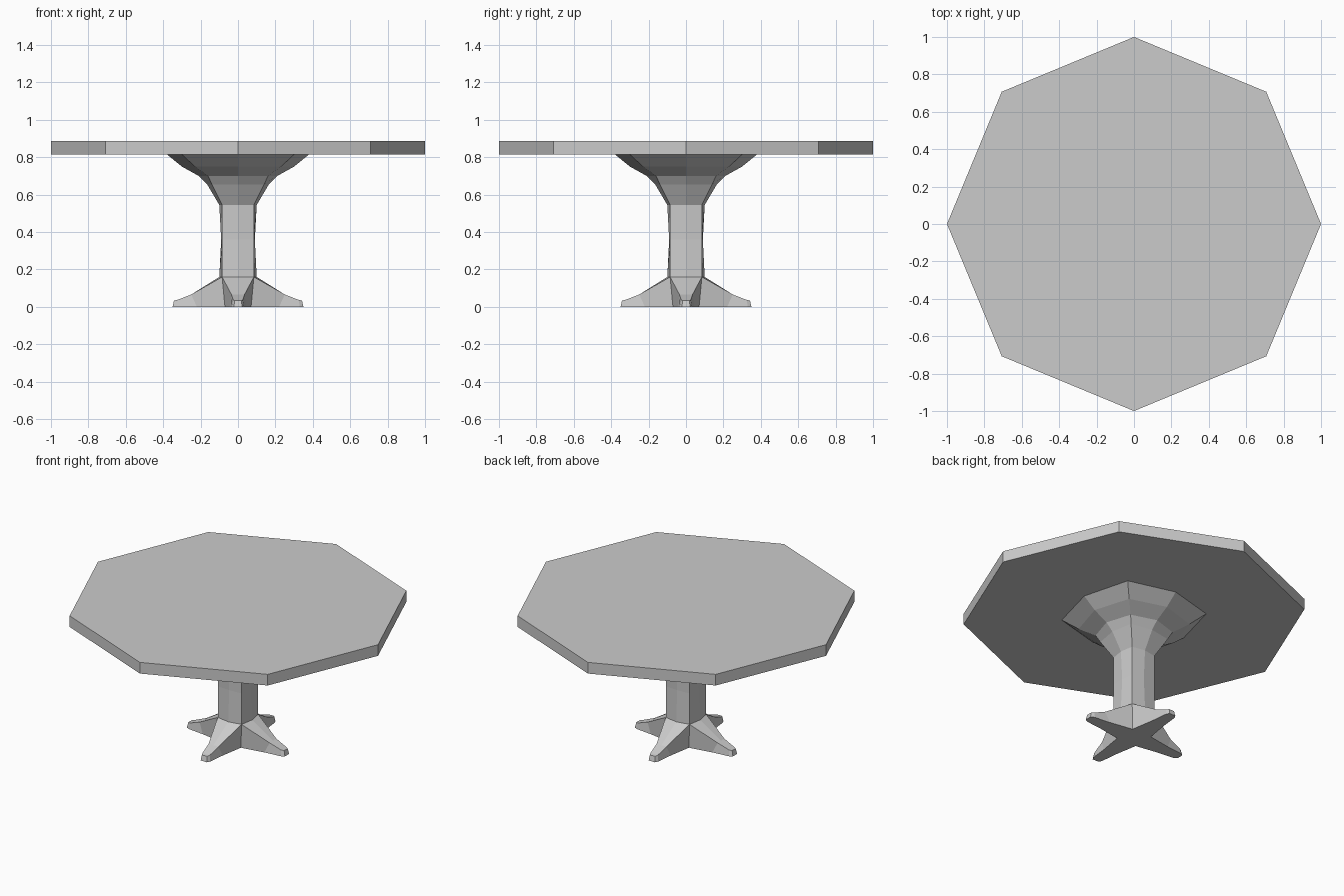
import bpy, bmesh, math

if "Cube" in bpy.data.objects:
    bpy.data.objects.remove(bpy.data.objects["Cube"])


def make_object(name, bm):
    bmesh.ops.remove_doubles(bm, verts=bm.verts, dist=1e-5)
    bmesh.ops.recalc_face_normals(bm, faces=bm.faces)
    mesh = bpy.data.meshes.new(name)
    bm.to_mesh(mesh)
    bm.free()
    obj = bpy.data.objects.new(name, mesh)
    bpy.context.collection.objects.link(obj)
    return obj


def loft(bm, sections):
    """Skin closed rings of equal length and cap both ends."""
    rings = [[bm.verts.new(p) for p in s] for s in sections]
    n = len(rings[0])
    for a, b in zip(rings, rings[1:]):
        for i in range(n):
            j = (i + 1) % n
            bm.faces.new((a[i], a[j], b[j], b[i]))
    bm.faces.new(rings[0][::-1])
    bm.faces.new(rings[-1])


def ring(axis, diag, z):
    """Eight-sided ring: axis radius and x=y distance of the diagonal corners."""
    pts = []
    for i in range(8):
        r = axis if i % 2 == 0 else diag * math.sqrt(2)
        t = i * math.pi / 4
        pts.append((r * math.cos(t), r * math.sin(t), z))
    return pts


# Octagonal table top
bm = bmesh.new()
loft(bm, [ring(1, math.sqrt(0.5), z) for z in (0.815, 0.887)])
make_object("table_top", bm)

# Column with slight waist, flaring out under the top
profile = [(0.07, 0.07, 0), (0.1, 0.085, 0.16), (0.09, 0.085, 0.36),
           (0.1, 0.085, 0.545), (0.165, 0.14, 0.655), (0.21, 0.16, 0.70),
           (0.30, 0.23, 0.75), (0.38, 0.30, 0.815)]
bm = bmesh.new()
loft(bm, [ring(*p) for p in profile])
make_object("pedestal", bm)

# Four tapering feet: bottom x, top x, bottom half width, top half width, height
foot = [(0.07, 0.085, 0.07, 0.085, 0.16),
        (0.22, 0.25, 0.045, 0.035, 0.066),
        (0.33, 0.325, 0.033, 0.026, 0.037),
        (0.35, 0.342, 0.022, 0.018, 0.034)]
for k, side in enumerate(("right", "back", "left", "front")):
    c, s = math.cos(k * math.pi / 2), math.sin(k * math.pi / 2)
    sections = []
    for i, (xb, xt, wb, wt, h) in enumerate(foot):
        mid = 0.1 if i == 0 else xt
        pts = [(xb, -wb, 0), (xb, wb, 0), (xt, wt, h), (mid, 0, h), (xt, -wt, h)]
        sections.append([(x * c - y * s, x * s + y * c, z) for x, y, z in pts])
    bm = bmesh.new()
    loft(bm, sections)
    make_object(side + "_foot", bm)
